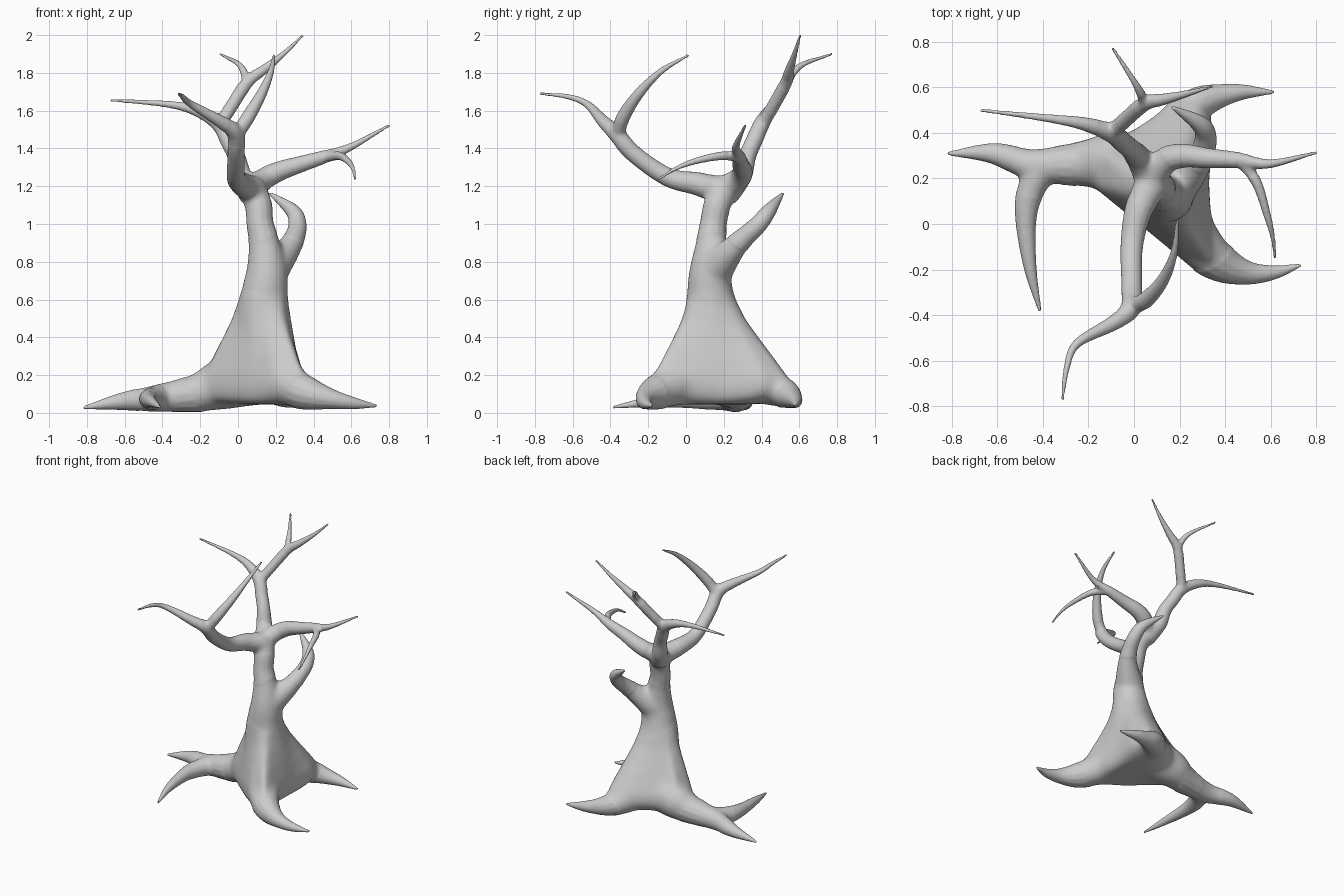
import bpy, bmesh
from math import atan2, cos, sin, pi
from mathutils import Vector

bm = bmesh.new()


def skin_rings(rings):
    """Bridge a list of vertex rings and cap both ends."""
    n = len(rings[0])
    for a, b in zip(rings, rings[1:]):
        for i in range(n):
            j = (i + 1) % n
            bm.faces.new((a[i], a[j], b[j], b[i]))
    bm.faces.new(rings[0][::-1])
    bm.faces.new(rings[-1])


def limb(points, sides=14, steps=6):
    """Tapered tube along a smooth path of (x, y, z, radius) points."""
    p = [Vector(q) for q in points]
    p = [2 * p[0] - p[1]] + p + [2 * p[-1] - p[-2]]
    path = []
    for a, b, c, d in zip(p, p[1:], p[2:], p[3:]):
        for s in range(steps):
            t = s / steps
            path.append(0.5 * (2 * b + (c - a) * t + (2 * a - 5 * b + 4 * c - d) * t * t
                               + (3 * b - a - 3 * c + d) * t ** 3))
    path.append(p[-2])
    normal = Vector((0.31, 0.83, 0.47))
    rings = []
    for i, q in enumerate(path):
        tangent = (path[min(i + 1, len(path) - 1)] - path[max(i - 1, 0)]).to_3d().normalized()
        normal = (normal - tangent * normal.dot(tangent)).normalized()
        side = tangent.cross(normal)
        r = max(q.w, 0.008)
        rings.append([bm.verts.new(q.to_3d() + r * (normal * cos(2 * pi * k / sides)
                                                    + side * sin(2 * pi * k / sides)))
                      for k in range(sides)])
    skin_rings(rings)


# Flared base: three-cornered footprint blending into the round trunk
foot = [(-.2, .17), (.05, -.03), (.2, -.16), (.37, -.205), (.35, 0), (.335, .2),
        (.37, .43), (.31, .57), (.18, .56), (.02, .45), (-.1, .37), (-.2, .37)]
rings = []
for z, t in [(.045, .3), (.06, .6), (.09, .82), (.14, .93), (.2, .89), (.3, .66),
             (.4, .42), (.5, .19), (.62, 0)]:
    ring = []
    for x, y in foot:
        a = atan2(y - .18, x - .12)
        ex, ey = .137 + .134 * cos(a), .132 + .128 * sin(a)
        ring.append(bm.verts.new((ex + (x - ex) * t, ey + (y - ey) * t, z)))
    rings.append(ring)
skin_rings(rings)

# Trunk
limb([(.125, .15, .3, .15), (.13, .135, .45, .14), (.137, .13, .6, .132), (.152, .125, .75, .11),
      (.138, .135, .9, .084), (.117, .145, 1.0, .072), (.108, .165, 1.1, .073),
      (.075, .2, 1.19, .077), (.07, .21, 1.235, .05)])

# Roots
limb([(.1, .22, .2, .16), (-.1, .27, .145, .135), (-.2, .265, .11, .108), (-.3, .26, .092, .09),
      (-.45, .26, .075, .071), (-.62, .31, .06, .046), (-.82, .31, .027, .008)])
limb([(-.4, .26, .082, .076), (-.46, .13, .075, .06), (-.475, 0, .07, .045),
      (-.455, -.2, .057, .028), (-.413, -.385, .03, .008)])
limb([(.15, .1, .2, .14), (.28, -.08, .14, .11), (.38, -.17, .1, .087), (.5, -.215, .072, .053),
      (.62, -.212, .05, .031), (.735, -.18, .037, .008)])
limb([(.15, .3, .2, .13), (.2, .45, .135, .1), (.29, .53, .1, .076), (.38, .563, .077, .053),
      (.48, .58, .06, .034), (.615, .58, .04, .008)])

# Right branch and its twig
limb([(.08, .21, 1.19, .07), (.14, .28, 1.24, .06), (.22, .3, 1.28, .053), (.32, .29, 1.313, .045),
      (.47, .28, 1.36, .034), (.6, .265, 1.41, .02), (.805, .315, 1.525, .007)])
limb([(.47, .28, 1.355, .03), (.54, .18, 1.36, .023), (.585, .04, 1.33, .017),
      (.61, -.06, 1.29, .011), (.62, -.15, 1.235, .007)])

# Front branch and its two twigs
limb([(.08, .18, 1.18, .077), (.02, .06, 1.213, .062), (-.01, -.1, 1.25, .05),
      (-.01, -.28, 1.375, .046), (-.015, -.37, 1.48, .046), (-.09, -.435, 1.54, .034),
      (-.25, -.525, 1.635, .02), (-.295, -.63, 1.675, .014), (-.315, -.775, 1.69, .007)])
limb([(-.01, -.36, 1.47, .038), (.05, -.335, 1.56, .037), (.125, -.25, 1.69, .028),
      (.175, -.13, 1.81, .017), (.19, .015, 1.895, .007)])

# Back branch and its forks
limb([(.075, .21, 1.16, .077), (.02, .29, 1.25, .058), (-.01, .325, 1.36, .047),
      (-.05, .36, 1.44, .045), (-.1, .4, 1.53, .044), (-.22, .44, 1.6, .03),
      (-.38, .465, 1.635, .018), (-.675, .5, 1.655, .007)])
limb([(-.1, .4, 1.52, .038), (-.03, .465, 1.63, .034), (.05, .53, 1.75, .034),
      (.14, .55, 1.82, .025), (.24, .575, 1.9, .015), (.345, .605, 2.0, .007)])
limb([(.05, .53, 1.75, .028), (.01, .61, 1.84, .016), (-.095, .775, 1.9, .007)])

# Hooked stub
limb([(.17, .15, .76, .105), (.26, .24, .86, .072), (.3, .31, .93, .055), (.315, .385, 1.0, .048),
      (.288, .44, 1.07, .039), (.165, .515, 1.165, .008)])

bmesh.ops.recalc_face_normals(bm, faces=bm.faces)
mesh = bpy.data.meshes.new("dead_tree")
bm.to_mesh(mesh)
bm.free()
tree = bpy.data.objects.new("dead_tree", mesh)
bpy.context.collection.objects.link(tree)

# Fuse all limbs into one skin
fuse = tree.modifiers.new("fuse", 'REMESH')
fuse.mode = 'VOXEL'
fuse.voxel_size = 0.0075
deps = bpy.context.evaluated_depsgraph_get()
fused = bpy.data.meshes.new_from_object(tree.evaluated_get(deps))
tree.modifiers.clear()

# Soften everything slightly, and the forks and base more strongly
bm = bmesh.new()
bm.from_mesh(fused)


def soften(verts, times):
    for _ in range(times):
        bmesh.ops.smooth_vert(bm, verts=verts, factor=0.5,
                              use_axis_x=True, use_axis_y=True, use_axis_z=True)


soften(bm.verts[:], 2)
forks = [((.13, .17, .28), .43, 80), ((.07, .21, 1.2), .14, 25), ((-.43, .24, .08), .13, 25),
         ((.2, .17, .74), .22, 40), ((.5, .26, 1.36), .06, 10), ((-.01, -.37, 1.49), .09, 10),
         ((-.1, .41, 1.54), .09, 10), ((.05, .54, 1.76), .06, 10)]
for centre, radius, times in forks:
    c = Vector(centre)
    soften([v for v in bm.verts if (v.co - c).length < radius], times)
for f in bm.faces:
    f.smooth = True
bm.to_mesh(fused)
bm.free()
tree.data = fused
